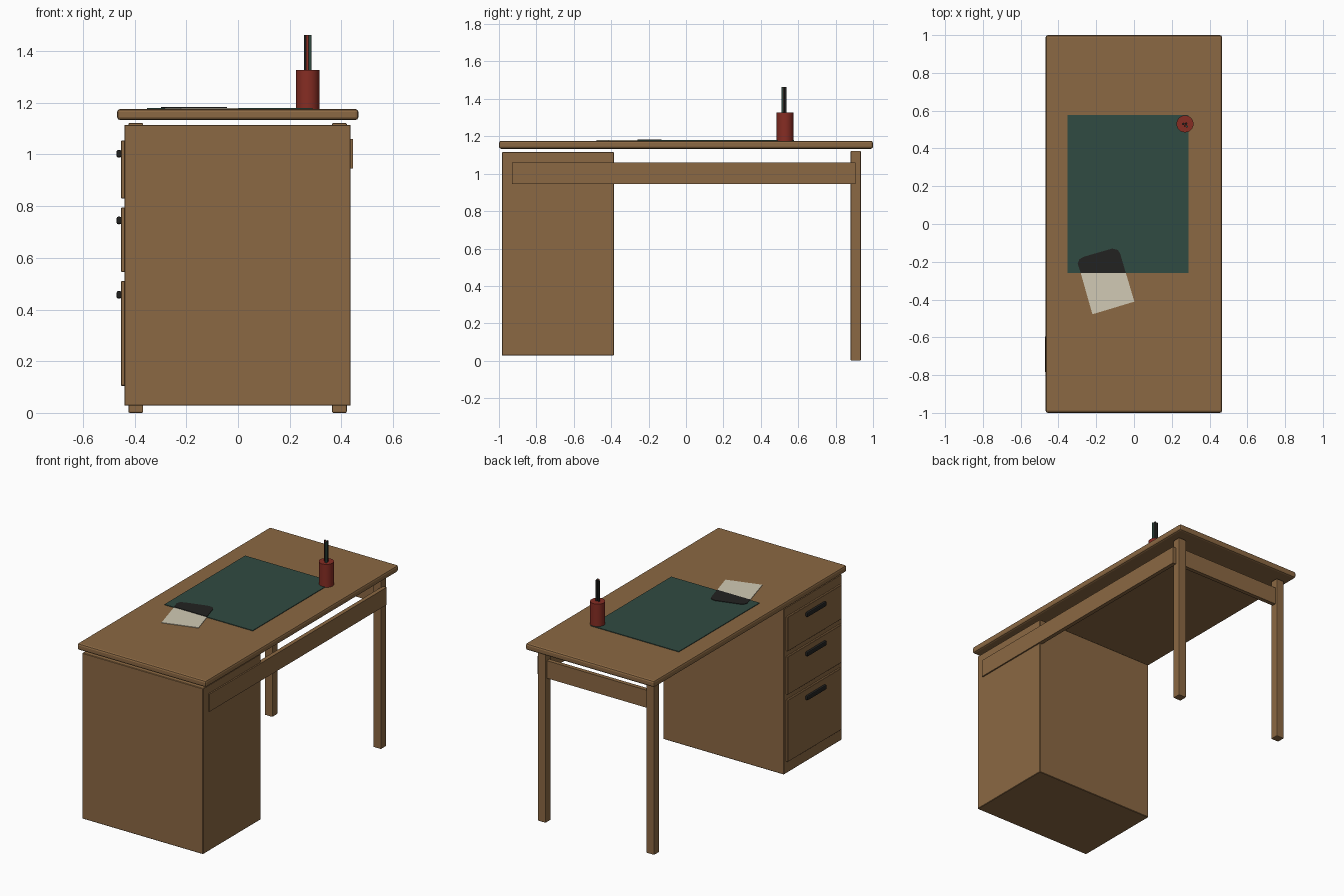
import bpy, bmesh, math

if "Cube" in bpy.data.objects:
    bpy.data.objects.remove(bpy.data.objects["Cube"])

def material(name, rgb):
    m = bpy.data.materials.new(name)
    m.diffuse_color = (*rgb, 1)
    m.use_nodes = True
    m.node_tree.nodes["Principled BSDF"].inputs["Base Color"].default_value = m.diffuse_color
    return m

WOOD = material("wood_brown", (0.26, 0.14, 0.056))
GREEN = material("dark_green", (0.03, 0.07, 0.054))
RED = material("dark_red", (0.24, 0.026, 0.017))
BLACK = material("near_black", (0.016, 0.016, 0.015))
PAPER = material("paper_cream", (0.64, 0.59, 0.46))

def finish(name, bm, mat):
    bmesh.ops.recalc_face_normals(bm, faces=bm.faces[:])
    me = bpy.data.meshes.new(name)
    bm.to_mesh(me)
    bm.free()
    me.materials.append(mat)
    ob = bpy.data.objects.new(name, me)
    bpy.context.collection.objects.link(ob)
    return ob

def box(name, x, y, z, mat=WOOD, bevel=0.0, segments=2):
    """Box from (min, max) pairs with optional rounded edges."""
    bm = bmesh.new()
    bmesh.ops.create_cube(bm, size=1)
    for v in bm.verts:
        v.co = [(r[0] + r[1]) / 2 + c * (r[1] - r[0]) for c, r in zip(v.co, (x, y, z))]
    if bevel:
        bmesh.ops.bevel(bm, geom=bm.edges[:], offset=bevel, segments=segments,
                        profile=0.5, affect='EDGES')
    return finish(name, bm, mat)

def plate(name, outline, z0, z1, mat):
    """Extruded flat outline."""
    bm = bmesh.new()
    face = bm.faces.new([bm.verts.new((x, y, z0)) for x, y in outline])
    ext = bmesh.ops.extrude_face_region(bm, geom=[face])
    for v in ext["geom"]:
        if isinstance(v, bmesh.types.BMVert):
            v.co.z = z1
    return finish(name, bm, mat)

def cylinder(name, x, y, z0, z1, r, mat, sides=24):
    bpy.ops.mesh.primitive_cylinder_add(vertices=sides, radius=r, depth=z1 - z0,
                                        location=(x, y, (z0 + z1) / 2))
    ob = bpy.context.object
    ob.name = name
    ob.data.materials.append(mat)
    bpy.ops.object.shade_smooth_by_angle(angle=math.radians(40))
    return ob

# Table top and drawer cabinet
box("table_top", (-0.468, 0.466), (-1, 1), (1.133, 1.176), bevel=0.012)
box("cabinet", (-0.44, 0.436), (-0.985, -0.385), (0.028, 1.115), bevel=0.003, segments=1)

# Legs
for side, x0 in (("left", -0.424), ("right", 0.364)):
    box(side + "_leg", (x0, x0 + 0.057), (0.88, 0.935), (0, 1.122), bevel=0.005)

# Rails: long one on the right side, short one between the legs
box("long_rail", (0.418, 0.445), (-0.93, 0.905), (0.945, 1.06))
box("end_rail", (-0.40, 0.42), (0.895, 0.922), (0.945, 1.06))

# Drawer fronts and rounded handles on the left side
for i, (z0, z1, hz) in enumerate(((0.83, 1.055, 1.003), (0.545, 0.795, 0.745), (0.105, 0.51, 0.457))):
    box(f"drawer_front_{i + 1}", (-0.452, -0.435), (-0.97, -0.41), (z0, z1), bevel=0.002, segments=1)
    box(f"drawer_handle_{i + 1}", (-0.47, -0.451), (-0.79, -0.59), (hz - 0.015, hz + 0.015),
        BLACK, bevel=0.007)

# Desk pad with a sheet and a dark folder end at its edge
box("desk_pad", (-0.352, 0.289), (-0.26, 0.577), (1.175, 1.18), GREEN)
plate("paper_sheet", [(-0.22, -0.478), (0.002, -0.411), (-0.043, -0.26), (-0.282, -0.26)],
      1.175, 1.1795, PAPER)
plate("folder_end", [(-0.282, -0.26), (-0.043, -0.26), (-0.074, -0.155), (-0.086, -0.137),
                     (-0.115, -0.13), (-0.268, -0.174), (-0.29, -0.188), (-0.298, -0.21)],
      1.175, 1.183, BLACK)

# Pen cup and pens
cylinder("pen_cup", 0.27, 0.53, 1.175, 1.327, 0.045, RED)
for i, (dx, dy, mat) in enumerate(((-0.009, 0.002, BLACK), (0.0, -0.009, RED),
                                   (0.009, -0.012, GREEN), (0.006, 0.003, BLACK))):
    cylinder(f"pen_{i + 1}", 0.27 + dx, 0.528 + dy, 1.2, 1.463, 0.0065, mat, 10)
